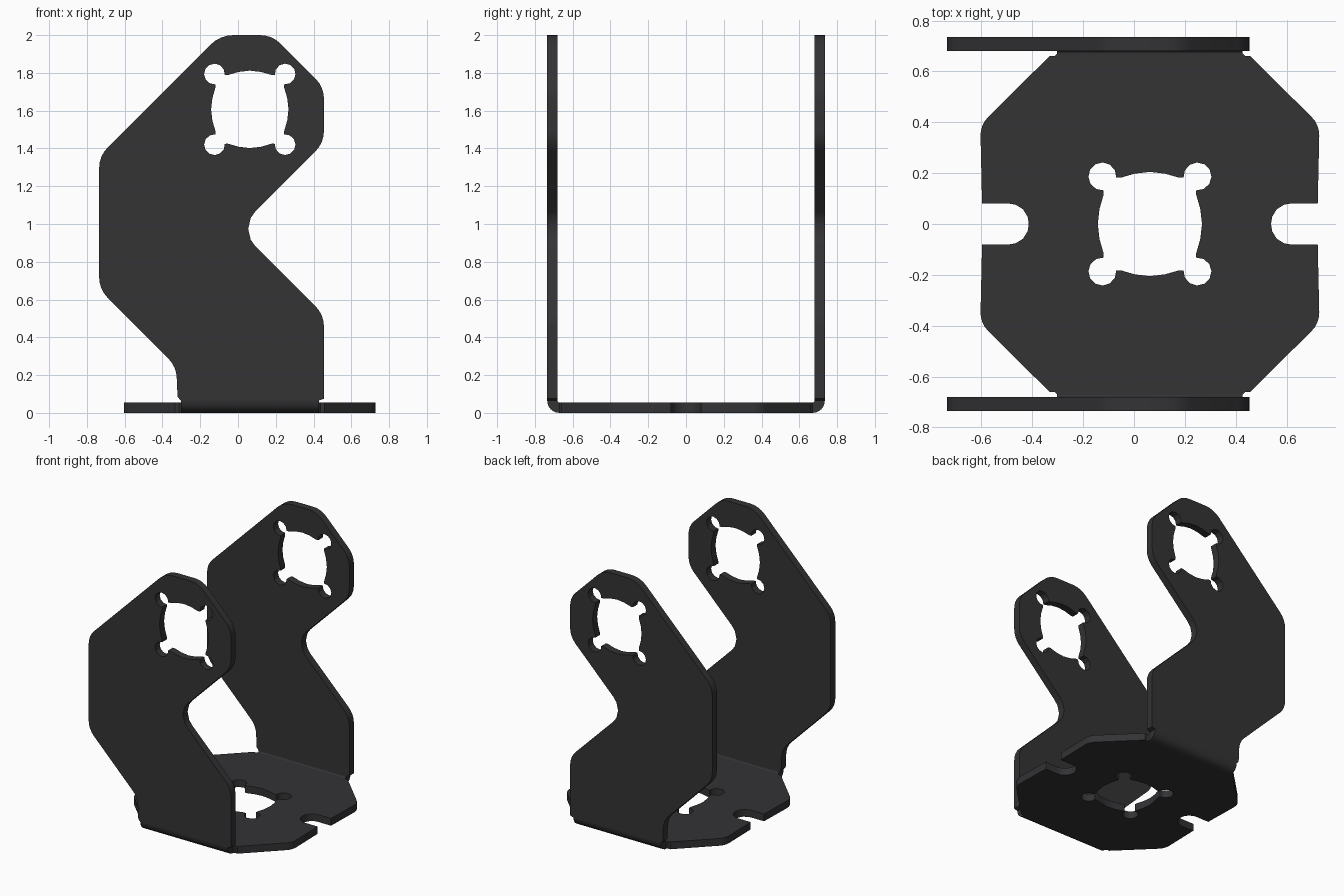
import bpy, bmesh
from math import cos, sin, pi, tan, radians
from mathutils import Vector

if "Cube" in bpy.data.objects:
    bpy.data.objects.remove(bpy.data.objects["Cube"])

CX = 0.0625      # centre line of the holes and the base
T = 0.055        # sheet thickness
YB, ZB = 0.67, 0.065   # bend axis

dark = bpy.data.materials.new("dark_metal")
dark.diffuse_color = (0.033, 0.033, 0.036, 1)
dark.use_nodes = True
dark.node_tree.nodes["Principled BSDF"].inputs["Base Color"].default_value = dark.diffuse_color


def rounded(corners, seg=4):
    """Outline from (x, y, radius) corners with fillets."""
    out, n = [], len(corners)
    for i, (x, y, r) in enumerate(corners):
        p = Vector((x, y))
        if r == 0:
            out.append(p)
            continue
        a = (Vector(corners[i - 1][:2]) - p).normalized()
        b = (Vector(corners[(i + 1) % n][:2]) - p).normalized()
        half = a.angle(b) / 2
        c = p + (a + b).normalized() * r / sin(half)
        s, e = p + a * r / tan(half) - c, p + b * r / tan(half) - c
        for k in range(seg + 1):
            out.append(c + s.lerp(e, k / seg).normalized() * r)
    return out


def motor_hole(cx, cy):
    """Round opening with four corner lobes."""
    quarter = [(0.205, 0), (0.198, 0.06), (0.182, 0.115)]
    for k in range(10):
        t = radians(-95 + 280 * k / 9)
        quarter.append((0.187 + 0.055 * cos(t), 0.187 + 0.055 * sin(t)))
    quarter += [(0.115, 0.182), (0.06, 0.198)]
    pts = []
    for q in range(4):
        c, s = round(cos(q * pi / 2)), round(sin(q * pi / 2))
        pts += [Vector((cx + c * x - s * y, cy + s * x + c * y)) for x, y in quarter]
    return pts


def sheet(name, loops, place, start, depth):
    """Fill outline loops (with holes) and extrude them; place maps (u, v, w) to xyz."""
    bm = bmesh.new()
    edges = []
    for loop in loops:
        vs = [bm.verts.new((p[0], p[1], start)) for p in loop]
        edges += [bm.edges.new((vs[i - 1], vs[i])) for i in range(len(vs))]
    bmesh.ops.triangle_fill(bm, edges=edges, use_beauty=True, normal=(0, 0, 1))
    ext = bmesh.ops.extrude_face_region(bm, geom=bm.faces[:], use_keep_orig=True)
    for v in ext["geom"]:
        if isinstance(v, bmesh.types.BMVert):
            v.co.z += depth
    for v in bm.verts:
        v.co = place(*v.co)
    bmesh.ops.recalc_face_normals(bm, faces=bm.faces[:])
    me = bpy.data.meshes.new(name)
    bm.to_mesh(me)
    bm.free()
    me.shade_smooth()
    me.set_sharp_from_angle(angle=radians(30))
    me.materials.append(dark)
    ob = bpy.data.objects.new(name, me)
    bpy.context.collection.objects.link(ob)


# Base plate: one quarter of the outline, mirrored; slots on both ends
quad = [(0.365, YB, 0), (0.375, 0.66, 0), (0.395, 0.66, 0), (0.667, 0.39, 0.1),
        (0.66, 0.08, 0), (0.477, 0.08, 0.075)]
right = quad + [(x, -y, r) for x, y, r in reversed(quad)]
left = [(-x, y, r) for x, y, r in reversed(right)]
base = rounded([(x + CX, y, r) for x, y, r in right + left])
sheet("base_plate", [base, motor_hole(CX, 0)],
      lambda u, v, w: (u, v, w), 0, T)

# Side arms and the bends joining them to the base
arm = rounded([
    (-0.3025, ZB, 0), (-0.32, 0.085, 0), (-0.327, 0.245, 0.15), (-0.735, 0.655, 0.15),
    (-0.735, 1.36, 0.15), (-0.095, 2.0, 0.17), (0.18, 2.0, 0.15),
    (0.455, 1.725, 0.15), (0.455, 1.43, 0.15), (0.0, 0.974, 0.13),
    (0.455, 0.52, 0.15), (0.455, 0.075, 0), (0.4275, ZB, 0)])
arc = [radians(-90 + 15 * k) for k in range(7)]
bend = [(YB + 0.065 * cos(t), ZB + 0.065 * sin(t)) for t in arc]
bend += [(YB + 0.01 * cos(t), ZB + 0.01 * sin(t)) for t in reversed(arc)]

for side, s in (("front", -1), ("back", 1)):
    sheet(side + "_arm", [arm, motor_hole(CX, 1.607)],
          lambda u, v, w: (u, s * w, v), 0.68, T)
    sheet(side + "_bend", [bend],
          lambda u, v, w: (w, s * u, v), CX - 0.365, 0.73)
